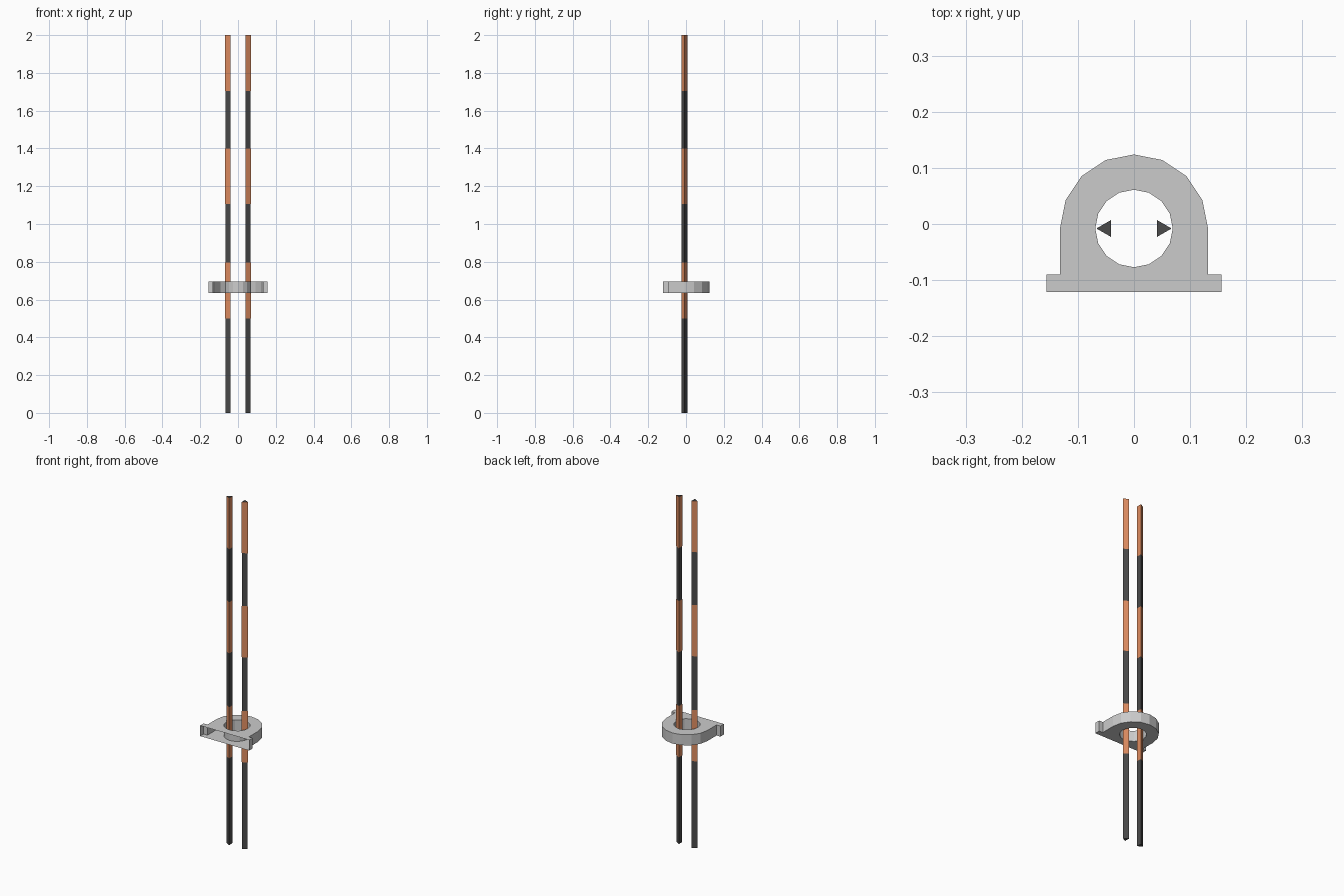
import bpy, bmesh, math

if "Cube" in bpy.data.objects:
    bpy.data.objects.remove(bpy.data.objects["Cube"])

CY = -0.008  # shared y of the poles and the bracket hole


def material(name, rgb):
    m = bpy.data.materials.new(name)
    m.diffuse_color = (*rgb, 1)
    m.use_nodes = True
    m.node_tree.nodes["Principled BSDF"].inputs["Base Color"].default_value = m.diffuse_color
    return m


def finish(name, bm, mat=None):
    me = bpy.data.meshes.new(name)
    bm.to_mesh(me)
    bm.free()
    ob = bpy.data.objects.new(name, me)
    if mat:
        me.materials.append(mat)
    bpy.context.collection.objects.link(ob)
    return ob


def ring(radius, sides, start=0.0, cx=0.0):
    return [(cx + radius * math.cos(start + math.tau * i / sides),
             CY + radius * math.sin(start + math.tau * i / sides)) for i in range(sides)]


def walls(bm, pts, z0, z1, skip=()):
    """Vertical quads round a closed outline; returns the lower and upper loops."""
    lo = [bm.verts.new((x, y, z0)) for x, y in pts]
    hi = [bm.verts.new((x, y, z1)) for x, y in pts]
    n = len(pts)
    for i in range(n):
        if i not in skip:
            j = (i + 1) % n
            bm.faces.new((lo[i], lo[j], hi[j], hi[i]))
    return lo, hi


def prism(name, pts, z0, z1, mat, caps):
    bm = bmesh.new()
    lo, hi = walls(bm, pts, z0, z1)
    if caps:
        bm.faces.new(lo[::-1])
        bm.faces.new(hi)
    return finish(name, bm, mat)


dark = material("dark_metal", (0.07, 0.07, 0.07))
orange = material("orange_band", (0.75, 0.27, 0.12))

# Triangular poles, points facing outward, with open orange sleeves
for side, cx, start in (("left", -0.0495, math.pi), ("right", 0.0495, 0.0)):
    prism(side + "_pole", ring(0.0175, 3, start, cx), 0, 2, dark, True)
    for k, (z0, z1) in enumerate(((0.5, 0.795), (1.105, 1.4), (1.705, 2.0))):
        prism(f"{side}_band_{k + 1}", ring(0.0183, 3, start, cx), z0, z1, orange, False)

# Hollow bracket: arched outline with foot flange, round hole, open at the front
Z0, Z1 = 0.635, 0.696
arch = ring(0.132, 16)[:9]
outline = arch + [(-0.132, -0.09), (-0.156, -0.09), (-0.156, -0.121),
                  (0.156, -0.121), (0.156, -0.09), (0.132, -0.09)]
front = outline.index((-0.156, -0.121))
bm = bmesh.new()
outer = walls(bm, outline, Z0, Z1, skip=(front,))
hole = walls(bm, ring(0.069, 16)[::-1], Z0, Z1)
for k, up in ((0, -1), (1, 1)):
    edges = []
    for loop in (outer[k], hole[k]):
        for a, b in zip(loop, loop[1:] + loop[:1]):
            edges.append(bm.edges.get((a, b)) or bm.edges.new((a, b)))
    res = bmesh.ops.triangle_fill(bm, use_beauty=True, edges=edges, normal=(0, 0, up))
    for f in res["geom"]:
        if isinstance(f, bmesh.types.BMFace):
            f.normal_update()
            if f.normal.z * up < 0:
                f.normal_flip()
finish("bracket", bm)
